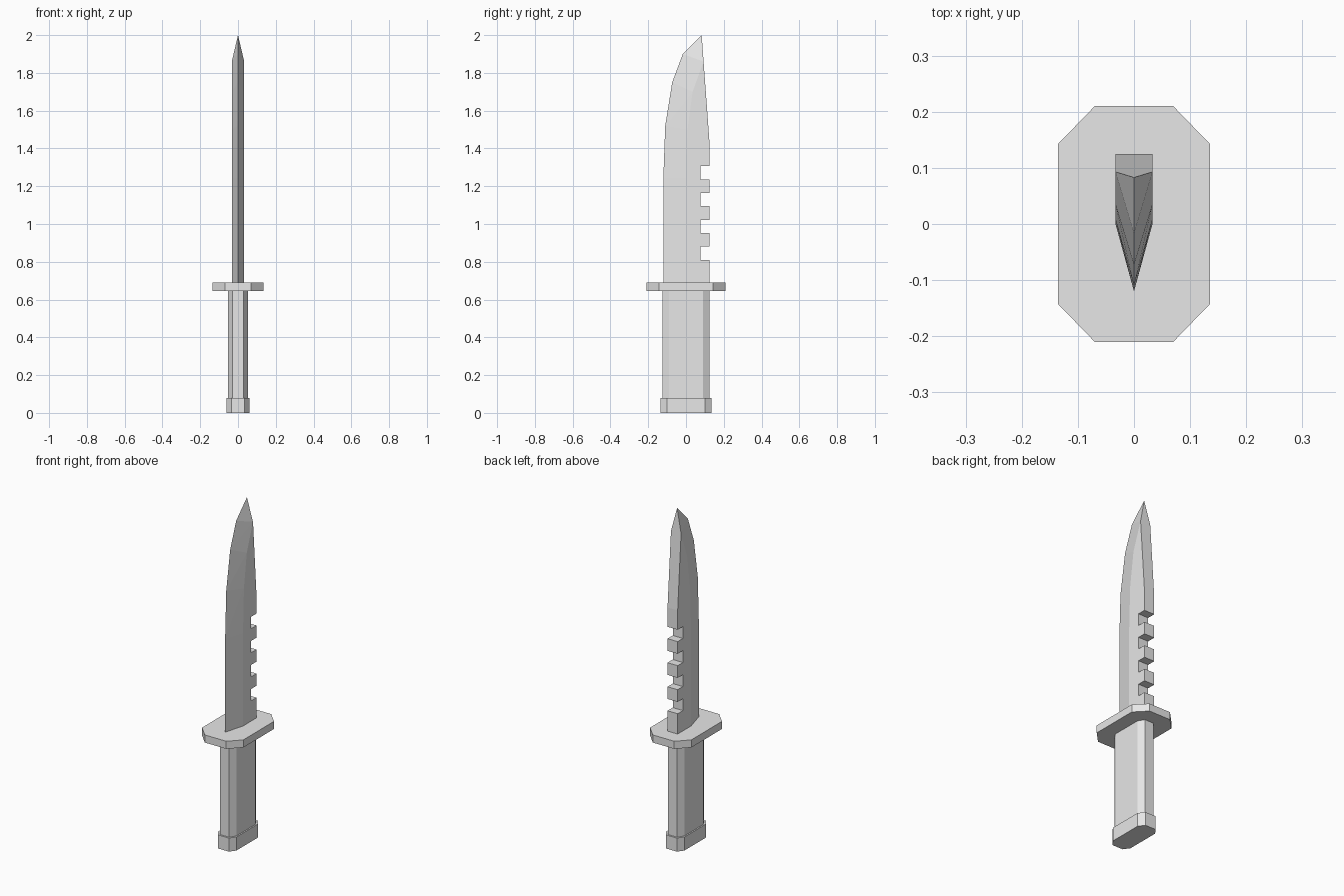
import bpy, bmesh
from mathutils import Matrix, Vector

cube = bpy.data.objects.get("Cube")
if cube:
    bpy.data.objects.remove(cube, do_unlink=True)

GREY = (0.8, 0.8, 0.8, 1)
steel = bpy.data.materials.new("light_grey")
steel.use_nodes = True
steel.diffuse_color = GREY
steel.node_tree.nodes["Principled BSDF"].inputs["Base Color"].default_value = GREY


def add_object(name, bm):
    bmesh.ops.recalc_face_normals(bm, faces=bm.faces)
    mesh = bpy.data.meshes.new(name)
    bm.to_mesh(mesh)
    bm.free()
    mesh.materials.append(steel)
    obj = bpy.data.objects.new(name, mesh)
    bpy.context.collection.objects.link(obj)
    return obj


def octagon_block(name, x, y, flat_x, flat_y, z0, z1):
    """Upright block with chamfered corners."""
    quarter = [(x, flat_y), (flat_x, y)]
    outline = (quarter + [(-a, b) for a, b in reversed(quarter)]
               + [(-a, -b) for a, b in quarter]
               + [(a, -b) for a, b in reversed(quarter)])
    bm = bmesh.new()
    base = bm.faces.new([bm.verts.new((a, b, z0)) for a, b in outline])
    top = bmesh.ops.extrude_face_region(bm, geom=[base], use_keep_orig=True)
    verts = [g for g in top["geom"] if isinstance(g, bmesh.types.BMVert)]
    bmesh.ops.translate(bm, verts=verts, vec=(0, 0, z1 - z0))
    return add_object(name, bm)


# Handle, end cap and guard
octagon_block("pommel", 0.06, 0.135, 0.035, 0.1, 0, 0.08)
octagon_block("handle", 0.052, 0.125, 0.03, 0.09, 0.08, 0.645)
octagon_block("guard", 0.135, 0.21, 0.07, 0.143, 0.645, 0.69)

# Blade: (y, z) of cutting edge, bevel ridge and spine at each station
HALF = 0.033
stations = [
    ((-0.12, 0.68), (0, 0.68), (0.125, 0.68)),
    ((-0.12, 1.24), (0, 1.24), (0.125, 1.2)),
    ((-0.11, 1.52), (0.008, 1.5), (0.125, 1.42)),
    ((-0.073, 1.75), (0.035, 1.7), (0.11, 1.63)),
    ((-0.017, 1.9), (0.093, 1.86), (0.093, 1.86)),
]
bm = bmesh.new()
rings = []
for edge, ridge, spine in stations:
    section = [(0, *edge), (HALF, *ridge), (HALF, *spine),
               (-HALF, *spine), (-HALF, *ridge)]
    rings.append([bm.verts.new(p) for p in section])
tip = bm.verts.new((0, 0.083, 2))
bm.faces.new(rings[0])
for low, high in zip(rings, rings[1:]):
    for i in range(5):
        j = (i + 1) % 5
        bm.faces.new((low[i], low[j], high[j], high[i]))
for i in (0, 2, 4):
    bm.faces.new((rings[-1][i], rings[-1][(i + 1) % 5], tip))
bmesh.ops.remove_doubles(bm, verts=bm.verts, dist=0.0001)
bmesh.ops.triangulate(bm, faces=[f for f in bm.faces if len(f.verts) == 4])
blade = add_object("blade", bm)

# Square notches sawn into the spine
bm = bmesh.new()
for i in range(4):
    place = Matrix.Translation(Vector((0, 0.126, 0.845 + i * 0.142)))
    bmesh.ops.create_cube(bm, size=1, matrix=place @ Matrix.Diagonal((0.2, 0.1, 0.07, 1)))
cutter = add_object("notch_cutter", bm)
cutter.hide_render = True
saw = blade.modifiers.new("notches", "BOOLEAN")
saw.operation = "DIFFERENCE"
saw.solver = "EXACT"
saw.object = cutter
bpy.context.view_layer.update()
evaluated = blade.evaluated_get(bpy.context.evaluated_depsgraph_get())
cut_mesh = bpy.data.meshes.new_from_object(evaluated)
blade.modifiers.clear()
blade.data = cut_mesh
bpy.data.objects.remove(cutter, do_unlink=True)
